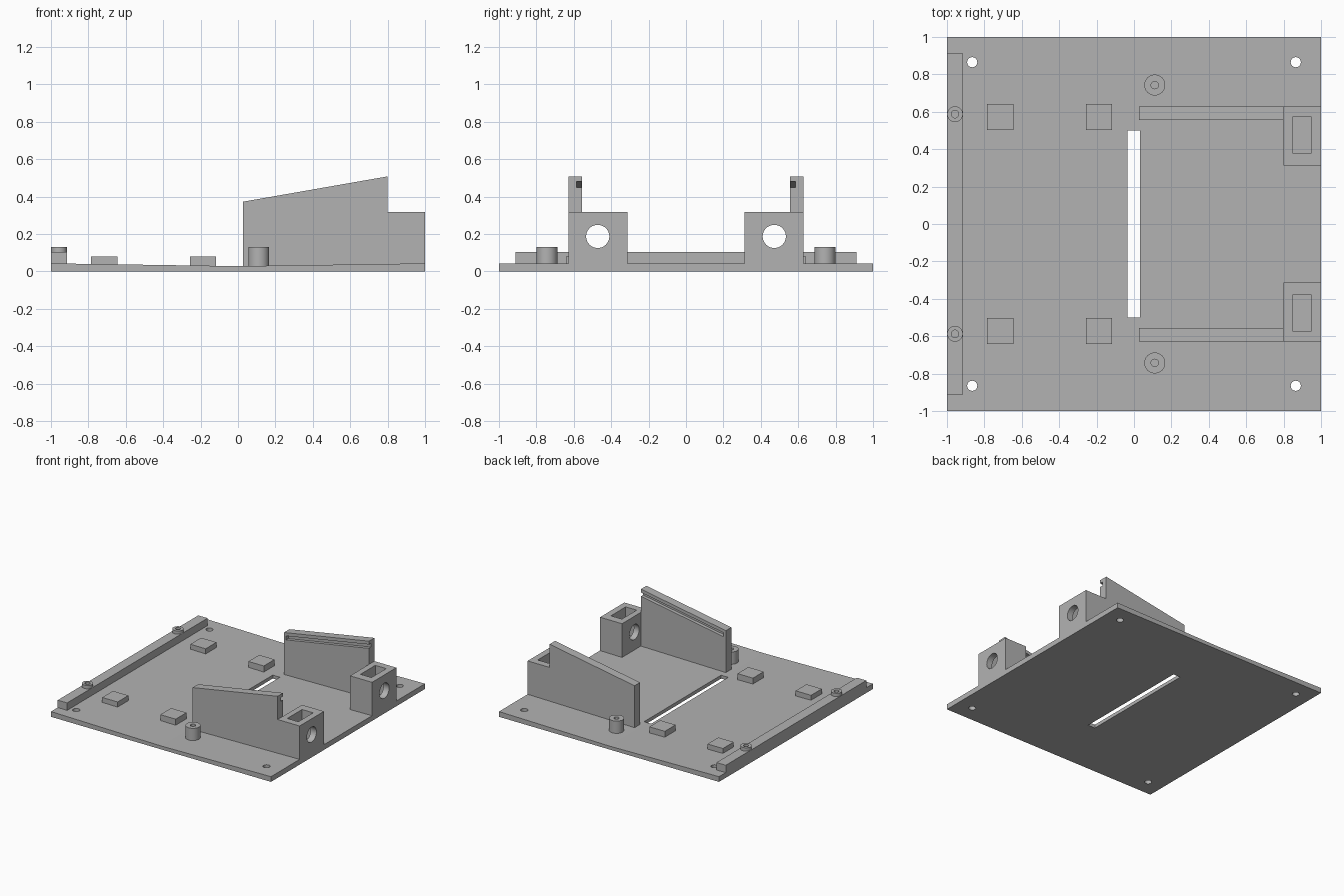
import bpy, bmesh, math
from mathutils import Matrix

if "Cube" in bpy.data.objects:
    bpy.data.objects.remove(bpy.data.objects["Cube"])

grey = bpy.data.materials.new("light grey plastic")
grey.diffuse_color = (0.448, 0.448, 0.448, 1)
grey.use_nodes = True
grey.node_tree.nodes["Principled BSDF"].inputs["Base Color"].default_value = grey.diffuse_color


def add(name, bm):
    bmesh.ops.recalc_face_normals(bm, faces=bm.faces)
    mesh = bpy.data.meshes.new(name)
    bm.to_mesh(mesh)
    bm.free()
    mesh.materials.append(grey)
    ob = bpy.data.objects.new(name, mesh)
    bpy.context.collection.objects.link(ob)
    return ob


def prism(name, xz, y0, y1):
    """Extrude an x-z profile along y."""
    bm = bmesh.new()
    face = bm.faces.new([bm.verts.new((x, y0, z)) for x, z in xz])
    out = bmesh.ops.extrude_face_region(bm, geom=[face])
    verts = [v for v in out["geom"] if isinstance(v, bmesh.types.BMVert)]
    bmesh.ops.translate(bm, verts=verts, vec=(0, y1 - y0, 0))
    return add(name, bm)


def box(name, x0, x1, y0, y1, z0, z1):
    return prism(name, [(x0, z0), (x1, z0), (x1, z1), (x0, z1)], y0, y1)


def cylinder(name, centre, r, depth, along_x=False):
    bm = bmesh.new()
    m = Matrix.Translation(centre)
    if along_x:
        m = m @ Matrix.Rotation(math.pi / 2, 4, 'Y')
    bmesh.ops.create_cone(bm, cap_ends=True, segments=40, radius1=r,
                          radius2=r, depth=depth, matrix=m)
    return add(name, bm)


def cut(ob, *cutters):
    """Subtract the cutters, then remove them."""
    bpy.context.view_layer.objects.active = ob
    for c in cutters:
        c.hide_render = True
        mod = ob.modifiers.new("cut", 'BOOLEAN')
        mod.operation, mod.solver, mod.object = 'DIFFERENCE', 'EXACT', c
        bpy.ops.object.modifier_apply(modifier=mod.name)
        bpy.data.objects.remove(c)


def smooth(ob):
    bpy.ops.object.select_all(action='DESELECT')
    ob.select_set(True)
    bpy.context.view_layer.objects.active = ob
    bpy.ops.object.shade_smooth_by_angle(angle=math.radians(30))


# Base plate, slightly dished toward the centre slot, with corner screw holes
plate = prism("base_plate", [(-1, 0), (1, 0), (1, 0.043), (0, 0.028), (-1, 0.043)], -1, 1)
cut(plate, box("slot_cutter", -0.034, 0.031, -0.5, 0.5, -0.1, 0.2),
    *[cylinder("hole_cutter", (x, y, 0), 0.027, 0.4)
      for x in (-0.865, 0.865) for y in (-0.865, 0.865)])

# Rear rail
rail = box("end_rail", -1, -0.915, -0.912, 0.912, 0.041, 0.103)
cut(rail, *[cylinder("hole_cutter", (-0.957, y, 0.1), 0.02, 0.1) for y in (-0.587, 0.587)])


def top(x):
    """Height of the sloping wall top."""
    return 0.373 + (x - 0.028) * 0.135 / 0.772


for s, side in ((1, "back"), (-1, "front")):
    # Bosses on the rail and free-standing screw posts
    boss = cylinder("rail_boss_" + side, (-0.957, s * 0.587, 0.1165), 0.042, 0.027)
    cut(boss, cylinder("hole_cutter", (-0.957, s * 0.587, 0.12), 0.02, 0.1))
    smooth(boss)
    post = cylinder("screw_post_" + side, (0.111, s * 0.743, 0.079), 0.056, 0.102)
    cut(post, cylinder("hole_cutter", (0.111, s * 0.743, 0.1), 0.02, 0.12))
    smooth(post)

    # Square support pads
    for x, place in ((-0.715, "outer"), (-0.187, "inner")):
        box(f"pad_{place}_{side}", x - 0.07, x + 0.07, s * 0.502, s * 0.642, 0.029, 0.08)

    # Sloping side wall with a groove along the inner face
    wall = prism("side_wall_" + side,
                 [(0.028, 0.027), (0.8, 0.027), (0.8, top(0.8)), (0.028, top(0.028))],
                 s * 0.557, s * 0.628)
    xs = (0.048, 0.85)
    groove = [(x, top(x) - 0.059) for x in xs] + [(x, top(x) - 0.027) for x in xs[::-1]]
    cut(wall, prism("groove_cutter", groove, s * 0.5, s * 0.585))

    # Bearing block with a top pocket and a cross bore
    block = box("bearing_block_" + side, 0.8, 1, s * 0.312, s * 0.628, 0.04, 0.317)
    cut(block, box("pocket_cutter", 0.848, 0.948, s * 0.379, s * 0.571, 0.09, 0.5),
        cylinder("bore_cutter", (0.9, s * 0.472, 0.187), 0.062, 0.4, True))
    smooth(block)
